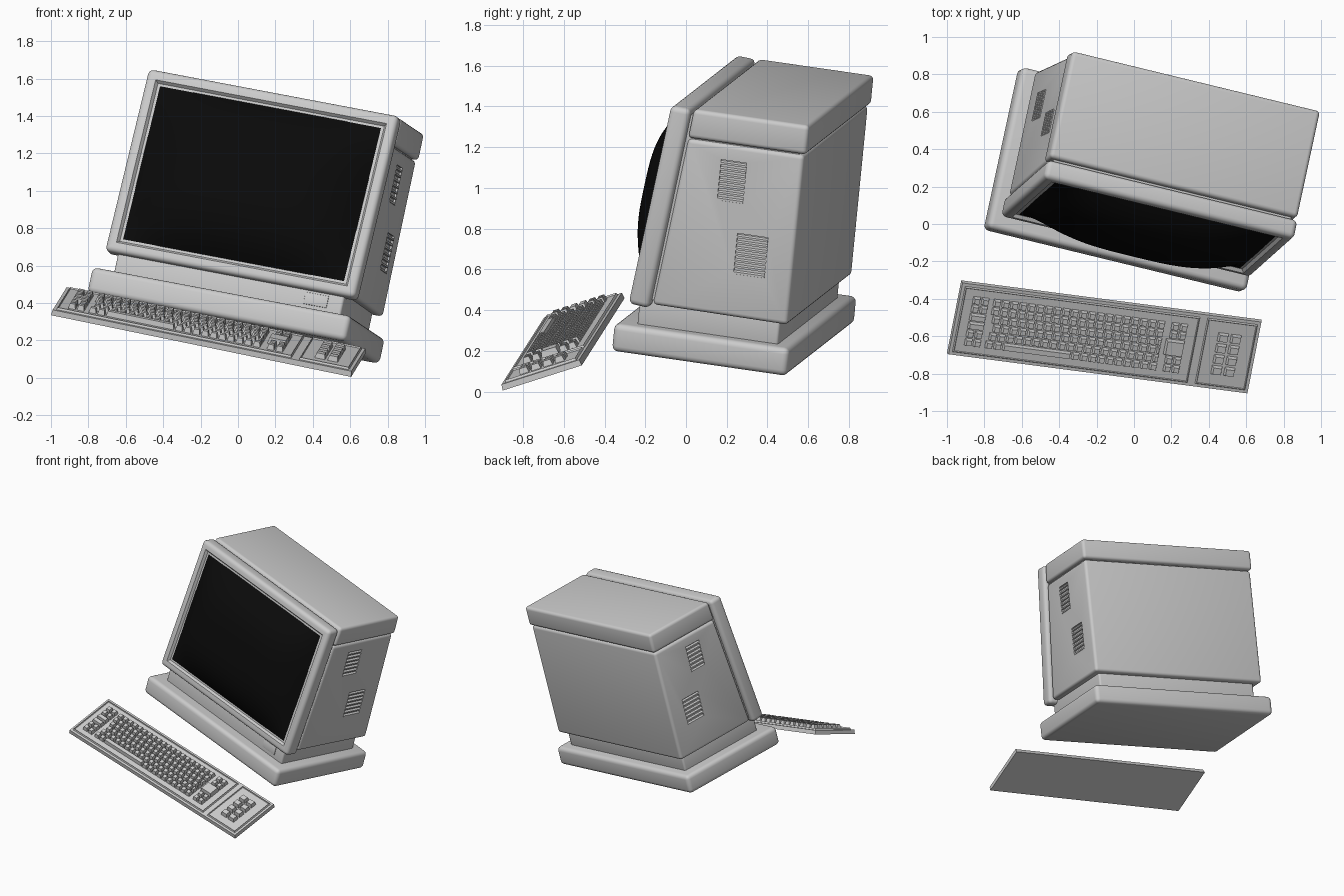
import bpy, bmesh
from math import radians
from mathutils import Matrix, Vector

if "Cube" in bpy.data.objects:
    bpy.data.objects.remove(bpy.data.objects["Cube"])


def frame(x, y, origin):
    # orthonormal placement from two measured directions
    x = Vector(x).normalized()
    y = Vector(y)
    y = (y - x * y.dot(x)).normalized()
    z = x.cross(y)
    return Matrix.Translation(origin) @ Matrix((x, y, z)).transposed().to_4x4()


COMP = frame((.956, -.232, -.181), (.209, .968, -.14), (0, 0, 0))
KEYB = frame((1.605, -.21, -.33), (.07, .39, .125), (-1.0, -.69, .335))
CX = -.115  # centre line of the computer in its own frame

black = bpy.data.materials.new("screen_black")
black.diffuse_color = (.003, .003, .003, 1)
black.use_nodes = True
black.node_tree.nodes["Principled BSDF"].inputs["Base Color"].default_value = black.diffuse_color


def finish(name, bm, mat=COMP):
    bmesh.ops.recalc_face_normals(bm, faces=bm.faces)
    me = bpy.data.meshes.new(name)
    bm.to_mesh(me)
    bm.free()
    ob = bpy.data.objects.new(name, me)
    bpy.context.collection.objects.link(ob)
    ob.matrix_world = mat
    return ob


def prism_bm(profile, half, bevel=0.0, cx=CX, seg=4):
    # side profile (y, z) extruded across x, with rounded edges
    bm = bmesh.new()
    a = [bm.verts.new((cx - half, y, z)) for y, z in profile]
    f = bm.faces.new(a)
    r = bmesh.ops.extrude_face_region(bm, geom=[f])
    vs = [v for v in r["geom"] if isinstance(v, bmesh.types.BMVert)]
    bmesh.ops.translate(bm, verts=vs, vec=(2 * half, 0, 0))
    bmesh.ops.recalc_face_normals(bm, faces=bm.faces)
    if bevel:
        bmesh.ops.bevel(bm, geom=bm.edges[:], offset=bevel, segments=seg, profile=.5, affect='EDGES')
    return bm


def rect(y0, y1, z0, z1):
    return [(y0, z0), (y1, z0), (y1, z1), (y0, z1)]


def add_box(bm, x0, x1, y0, y1, z0, z1, taper=0.0):
    t = taper
    lo = [bm.verts.new(p) for p in ((x0, y0, z0), (x1, y0, z0), (x1, y1, z0), (x0, y1, z0))]
    hi = [bm.verts.new(p) for p in ((x0 + t, y0 + t, z1), (x1 - t, y0 + t, z1),
                                    (x1 - t, y1 - t, z1), (x0 + t, y1 - t, z1))]
    bm.faces.new(lo[::-1])
    bm.faces.new(hi)
    for i in range(4):
        j = (i + 1) % 4
        bm.faces.new((lo[i], lo[j], hi[j], hi[i]))


# pedestal and neck
finish("base", prism_bm(rect(-.265, .625, .275, .415), .725, .03, -.125))
finish("neck", prism_bm(rect(-.165, .55, .40, .55), .635, .015))
finish("badge_plate", prism_bm(rect(-.169, -.15, .44, .505), .065, .003, .37, 2))

# housing: inner core shows in the grooves, lower shell and top cover
finish("core", prism_bm([(-.15, .55), (.57, .55), (.57, 1.5), (-.04, 1.5)], .665))
body = finish("lower_shell", prism_bm([(-.088, .53), (.598, .525), (.598, 1.381), (.008, 1.381)], .683, .022))
finish("top_cover", prism_bm([(.008, 1.386), (.61, 1.386), (.61, 1.533), (.024, 1.533)], .693, .022))

# side vents: recesses with slats, both sides
VENTS = [(.25, 1.20, .065), (.381, .845, .078)]
cut, slats = bmesh.new(), bmesh.new()
for s in (-1, 1):
    for y, z, hw in VENTS:
        a, b = sorted((CX + s * .672, CX + s * .75))
        add_box(cut, a, b, y - hw, y + hw, z - .102, z + .102)
        for i in range(7):
            zc = z - .09 + i * .03
            pts = [(.66, zc - .013), (.686, zc - .011), (.686, zc - .001), (.66, zc + .011)]
            ends = [[slats.verts.new((CX + s * px, yy, pz)) for px, pz in pts] for yy in (y - hw, y + hw)]
            slats.faces.new(ends[0])
            slats.faces.new(ends[1][::-1])
            for k in range(4):
                n = (k + 1) % 4
                slats.faces.new((ends[0][k], ends[1][k], ends[1][n], ends[0][n]))
finish("vent_slats", slats)
cutter = finish("vent_cutter", cut)
mod = body.modifiers.new("vents", 'BOOLEAN')
mod.operation = 'DIFFERENCE'
mod.object = cutter
bpy.context.view_layer.objects.active = body
bpy.ops.object.modifier_apply(modifier="vents")
bpy.data.objects.remove(cutter)

# front bezel, leaning back, with a sunken screen opening
FB, FT = Vector((0, -.208, .52)), Vector((0, -.092, 1.535))
bm = prism_bm([(FB.y, FB.z), (-.1, .51), (.012, 1.53), (FT.y, FT.z)], .70, .028)
front = max((f for f in bm.faces if f.normal.y < -.9), key=lambda f: f.calc_area())
bmesh.ops.inset_region(bm, faces=[front], thickness=.037)
bmesh.ops.inset_region(bm, faces=[front], thickness=.018, depth=-.018)
finish("bezel", bm)

# bulging picture tube
up = (FT - FB).normalized()
out = Vector((0, -up.z, up.y))
mid = (FB + FT) / 2 - out * .016
bm = bmesh.new()
N = 32
rows = []
for j in range(N + 1):
    row = []
    for i in range(N + 1):
        u, v = 2 * i / N - 1, 2 * j / N - 1
        bulge = .15 * (1 - abs(u) ** 3.2) * (1 - abs(v) ** 3.2)
        row.append(bm.verts.new(Vector((CX + u * .618, 0, 0)) + mid + up * v * .43 + out * bulge))
    rows.append(row)
for j in range(N):
    for i in range(N):
        bm.faces.new((rows[j][i], rows[j][i + 1], rows[j + 1][i + 1], rows[j + 1][i]))
screen = finish("screen", bm)
for f in screen.data.polygons:
    if f.normal.y > 0:
        screen.data.flip_normals()
    break
screen.data.materials.append(black)

# keyboard tray with stepped panels
L, D, T = 1.652, .415, .03
bm = bmesh.new()
add_box(bm, 0, L, 0, D, 0, T, .004)
finish("keyboard_tray", bm, KEYB)
bm = bmesh.new()
for x0, x1 in ((.02, 1.315), (1.355, L - .02)):
    add_box(bm, x0, x1, .02, D - .02, T - .002, T + .012, .006)
top = [f for f in bm.faces if f.calc_center_median().z > T + .01]
bmesh.ops.inset_individual(bm, faces=top, thickness=.018)
bmesh.ops.inset_individual(bm, faces=top, thickness=.005, depth=-.008)
finish("keyboard_panels", bm, KEYB)

# keys
keys = bmesh.new()
P, V0 = .0475, .065


def key(u, v, w=P, h=P, top=.032):
    g = .003
    add_box(keys, u + g, u + w - g, v + g, v + h - g, T, T + top, .007)


for r in range(6):
    v = V0 + r * P
    wide = r in (2, 3)
    for c in range(1 if wide else 2):
        key(.072 + c * P, v, P * (2 if wide else 1))
    shift = (0, .012, .024, .012, 0, 0)[r]
    for c in range(20):
        if r == 0 and 2 <= c < 10:
            continue
        if c == 19 and shift:
            key(.185 + shift + c * P, v, P - shift)
        else:
            key(.185 + shift + c * P, v)
    for c in range(2):
        if r not in (2, 3):
            key(1.165 + c * P, v)
key(.185 + 2 * P, V0, 8 * P)
key(1.15, V0 + 2 * P, .11, 2 * P, .036)
for r in range(4):
    for c in range(2):
        key(1.425 + c * .07, .085 + r * .062, .064, .056)
finish("keys", keys, KEYB)

# smooth shading with sharp edges kept
bpy.ops.object.select_all(action='DESELECT')
for ob in bpy.data.objects:
    if ob.name not in {"keys", "keyboard_tray", "keyboard_panels", "core"}:
        ob.select_set(True)
        bpy.context.view_layer.objects.active = ob
bpy.ops.object.shade_smooth_by_angle(angle=radians(35))
